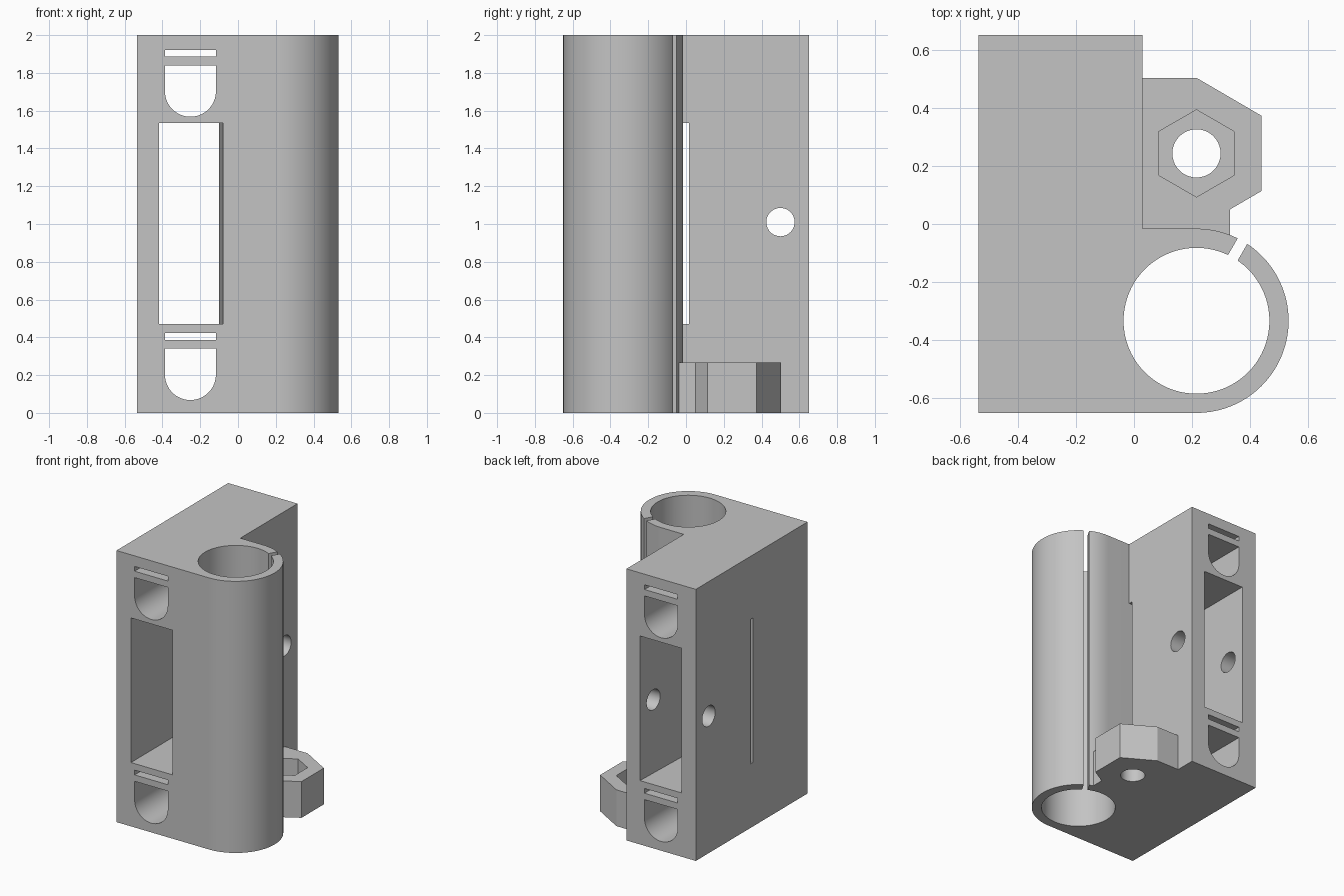
import bpy, bmesh
from math import sin, cos, radians

cube = bpy.data.objects.get("Cube")
if cube:
    bpy.data.objects.remove(cube, do_unlink=True)

grey = bpy.data.materials.new("light_grey")
grey.use_nodes = True
grey.diffuse_color = (0.55, 0.55, 0.55, 1)
grey.node_tree.nodes["Principled BSDF"].inputs["Base Color"].default_value = (0.55, 0.55, 0.55, 1)


def arc(cx, cy, r, start, end, steps):
    angles = [radians(start + (end - start) * i / steps) for i in range(steps + 1)]
    return [(cx + r * cos(a), cy + r * sin(a)) for a in angles]


def ring(cx, cy, r, sides, start=0):
    return arc(cx, cy, r, start, start + 360, sides)[:-1]


def box(a0, a1, b0, b1):
    return [(a0, b0), (a1, b0), (a1, b1), (a0, b1)]


def prism(name, outline, low, high, axis="z"):
    """Extrude a 2D outline along the given axis."""
    place = {"z": lambda a, b, h: (a, b, h),
             "y": lambda a, b, h: (a, h, b),
             "x": lambda a, b, h: (h, a, b)}[axis]
    bm = bmesh.new()
    ends = [[bm.verts.new(place(a, b, h)) for a, b in outline] for h in (low, high)]
    for end in ends:
        bm.faces.new(end)
    n = len(outline)
    for i in range(n):
        j = (i + 1) % n
        bm.faces.new((ends[0][i], ends[0][j], ends[1][j], ends[1][i]))
    bmesh.ops.recalc_face_normals(bm, faces=bm.faces)
    mesh = bpy.data.meshes.new(name)
    bm.to_mesh(mesh)
    bm.free()
    mesh.materials.append(grey)
    obj = bpy.data.objects.new(name, mesh)
    bpy.context.collection.objects.link(obj)
    return obj


def combine(target, tool, operation="DIFFERENCE"):
    mod = target.modifiers.new("bool", "BOOLEAN")
    mod.operation, mod.object, mod.solver = operation, tool, "EXACT"
    bpy.context.view_layer.objects.active = target
    bpy.ops.object.modifier_apply(modifier=mod.name)
    bpy.data.objects.remove(tool, do_unlink=True)


# Main block with the rounded clamp side
CX, CY, R = 0.215, -0.333, 0.317
body = prism("carriage_body",
             [(-0.535, -0.65)] + arc(CX, CY, R, -90, 90, 72)
             + [(0.03, CY + R), (0.03, 0.65), (-0.535, 0.65)], 0, 2)

# Nut lug: hexagonal boss and its web to the block and clamp
NX, NY = CX, 0.243
lug = prism("nut_lug",
            [(-0.02, 0.503), (NX, 0.503), (0.438, 0.373), (0.438, 0.113),
             (0.33, 0.05), (0.33, -0.05), (-0.02, -0.05)], 0, 0.267)
combine(body, lug, "UNION")

# Nut trap and bolt hole
combine(body, prism("nut_trap", ring(NX, NY, 0.15, 6, 30), 0.13, 0.4))
combine(body, prism("bolt_hole", ring(NX, NY, 0.083, 40), -0.1, 0.4))

# Bearing bore and clamp slit
combine(body, prism("bearing_bore", ring(CX, CY, 0.251, 80), -0.1, 2.1))
c, s, w = cos(radians(60)), sin(radians(60)), 0.019
slit = [(CX + d * c - o * s, CY + d * s + o * c)
        for d, o in ((0.2, -w), (0.36, -w), (0.36, w), (0.2, w))]
combine(body, prism("clamp_slit", slit, -0.1, 2.1))

# Long window, slightly waisted on its inner wall
window = [(-0.417, -0.7), (-0.08, -0.7), (-0.08, -0.65), (-0.1, 0),
          (-0.08, 0.65), (-0.08, 0.7), (-0.417, 0.7)]
combine(body, prism("window", window, 0.47, 1.535))

# Narrow side slot and cross hole
combine(body, prism("side_slot", box(-0.015, 0.015, 0.47, 1.535), -0.6, 0.06, "x"))
combine(body, prism("cross_hole", ring(0.5, 1.01, 0.075, 40), -0.6, 0.1, "x"))

# Round-bottomed channels and strap slots, upper and lower
for z in (0, 1.5):
    channel = arc(-0.252, z + 0.203, 0.135, 180, 360, 32) + [(-0.117, z + 0.34), (-0.387, z + 0.34)]
    combine(body, prism("channel", channel, -0.7, 0.7, "y"))
    combine(body, prism("strap_slot", box(-0.387, -0.117, z + 0.387, z + 0.422), -0.7, 0.7, "y"))

bpy.ops.object.select_all(action="DESELECT")
body.select_set(True)
bpy.context.view_layer.objects.active = body
bpy.ops.object.shade_smooth_by_angle(angle=radians(25))
